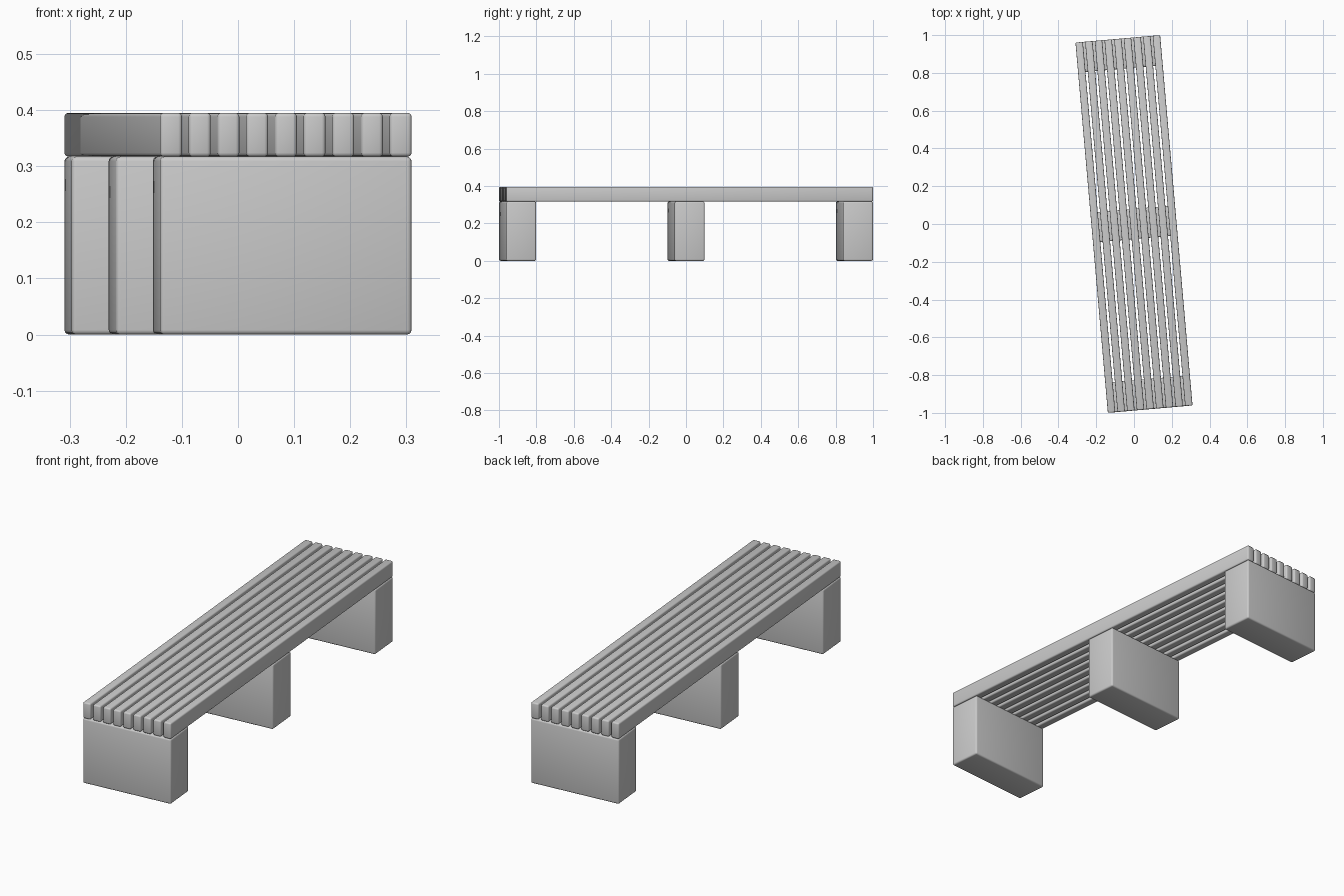
import bpy
import math

if "Cube" in bpy.data.objects:
    bpy.data.objects.remove(bpy.data.objects["Cube"], do_unlink=True)

ANGLE = math.radians(5)
LENGTH, WIDTH, HEIGHT = 1.968, 0.45, 0.395
LEG_TOP, LEG_DEPTH = 0.317, 0.16
SLATS, GAP = 9, 0.012

grey = bpy.data.materials.new("light_grey")
grey.use_nodes = True
colour = (0.6, 0.6, 0.6, 1)
grey.diffuse_color = colour
grey.node_tree.nodes["Principled BSDF"].inputs["Base Color"].default_value = colour


def block(name, x, y, z, size, radius):
    """Rounded block placed in the bench's own, slightly turned frame."""
    c, s = math.cos(ANGLE), math.sin(ANGLE)
    bpy.ops.mesh.primitive_cube_add(
        size=1, location=(x * c - y * s, x * s + y * c, z), rotation=(0, 0, ANGLE))
    ob = bpy.context.object
    ob.name = name
    ob.scale = size
    bpy.ops.object.transform_apply(location=False, rotation=False, scale=True)
    bevel = ob.modifiers.new("rounded_edges", "BEVEL")
    bevel.width = radius
    bevel.segments = 3
    bpy.ops.object.modifier_apply(modifier=bevel.name)
    ob.data.materials.append(grey)
    bpy.ops.object.shade_smooth_by_angle(angle=math.radians(40))
    return ob


# Three solid legs, the outer two flush with the ends
reach = (LENGTH - LEG_DEPTH) / 2
for name, y in (("front_leg", -reach), ("middle_leg", 0), ("back_leg", reach)):
    block(name, 0, y, LEG_TOP / 2, (WIDTH, LEG_DEPTH, LEG_TOP), 0.008)

# Long seat slats with narrow gaps
slat_width = (WIDTH - GAP * (SLATS - 1)) / SLATS
for i in range(SLATS):
    x = -WIDTH / 2 + slat_width / 2 + i * (slat_width + GAP)
    block(f"seat_slat_{i + 1}", x, 0, (LEG_TOP + HEIGHT) / 2,
          (slat_width, LENGTH, HEIGHT - LEG_TOP), 0.007)
